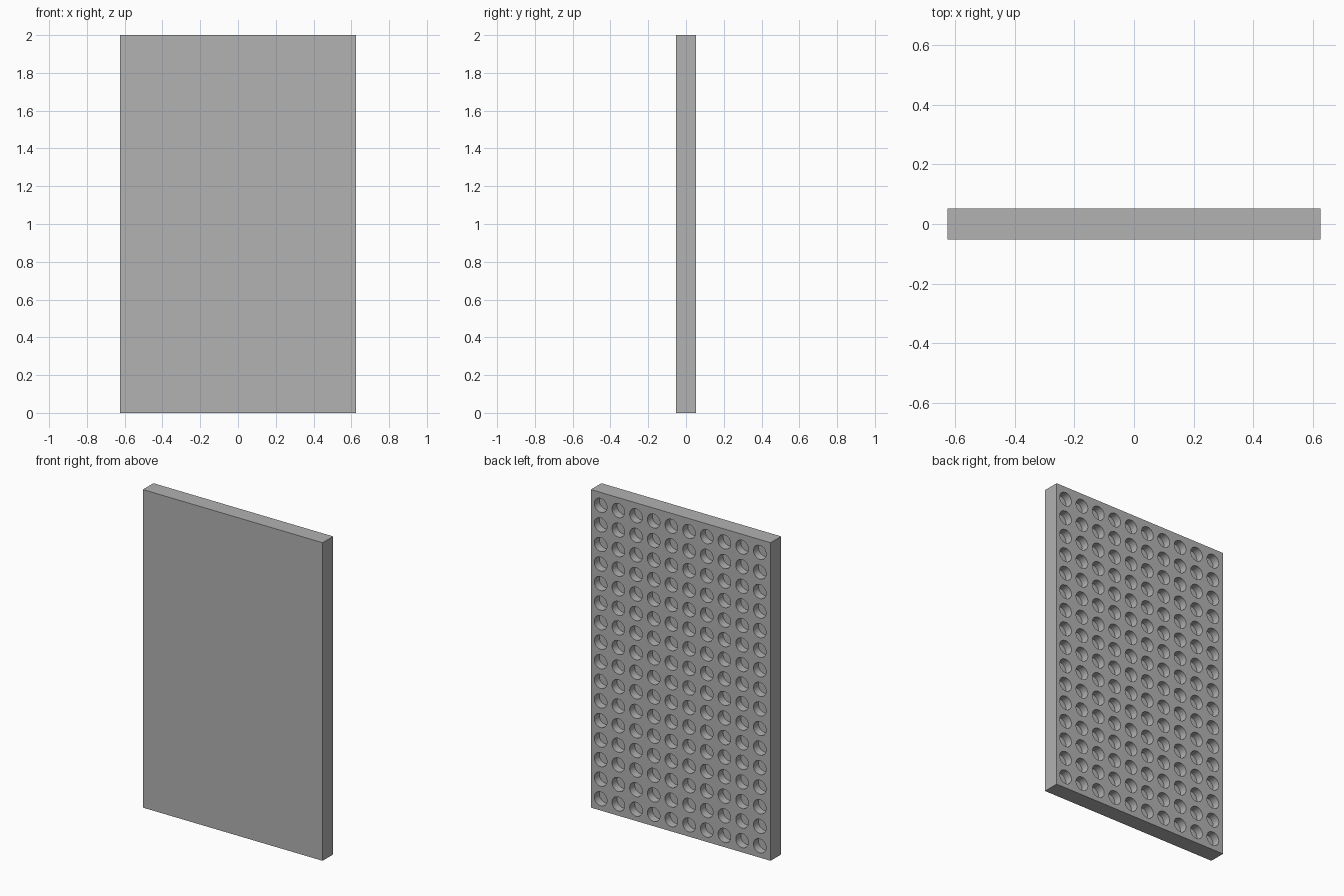
import bpy
import bmesh
from math import radians
from mathutils import Matrix, Vector

WIDTH, THICK, HEIGHT = 1.25, 0.104, 2.0
COLS, ROWS, PITCH = 10, 16, 0.123
HOLE_R, HOLE_DEPTH, SIDES = 0.044, 0.05, 32
GRID_X, GRID_Z = 0.004, 0.996      # centre of the hole grid

if "Cube" in bpy.data.objects:
    bpy.data.objects.remove(bpy.data.objects["Cube"], do_unlink=True)

# Single grey material
grey = bpy.data.materials.new("plain_grey")
grey.use_nodes = True
colour = (0.445, 0.445, 0.445, 1)
grey.diffuse_color = colour
grey.node_tree.nodes["Principled BSDF"].inputs["Base Color"].default_value = colour


def make_object(name, bm):
    bmesh.ops.recalc_face_normals(bm, faces=bm.faces)
    mesh = bpy.data.meshes.new(name)
    bm.to_mesh(mesh)
    bm.free()
    mesh.materials.append(grey)
    obj = bpy.data.objects.new(name, mesh)
    bpy.context.collection.objects.link(obj)
    return obj


# Flat slab
bm = bmesh.new()
bmesh.ops.create_cube(bm, size=1, matrix=Matrix.Translation((0, 0, HEIGHT / 2))
                      @ Matrix.Diagonal((WIDTH, THICK, HEIGHT, 1)))
panel = make_object("panel", bm)

# Grid of pegs that cut blind holes into the back
bm = bmesh.new()
turn = Matrix.Rotation(radians(90), 4, "X")
for col in range(COLS):
    for row in range(ROWS):
        place = Vector((GRID_X + (col - (COLS - 1) / 2) * PITCH, THICK / 2,
                        GRID_Z + (row - (ROWS - 1) / 2) * PITCH))
        bmesh.ops.create_cone(bm, cap_ends=True, segments=SIDES, radius1=HOLE_R,
                              radius2=HOLE_R, depth=HOLE_DEPTH * 2,
                              matrix=Matrix.Translation(place) @ turn)
cutter = make_object("hole_cutter", bm)
cutter.hide_render = True

cut = panel.modifiers.new("holes", "BOOLEAN")
cut.operation = "DIFFERENCE"
cut.solver = "EXACT"
cut.object = cutter

# Apply the cut, drop the cutter and smooth the hole walls
bpy.ops.object.select_all(action="DESELECT")
panel.select_set(True)
bpy.context.view_layer.objects.active = panel
bpy.ops.object.modifier_apply(modifier=cut.name)
bpy.data.objects.remove(cutter, do_unlink=True)
bpy.ops.object.shade_smooth_by_angle(angle=radians(30))
